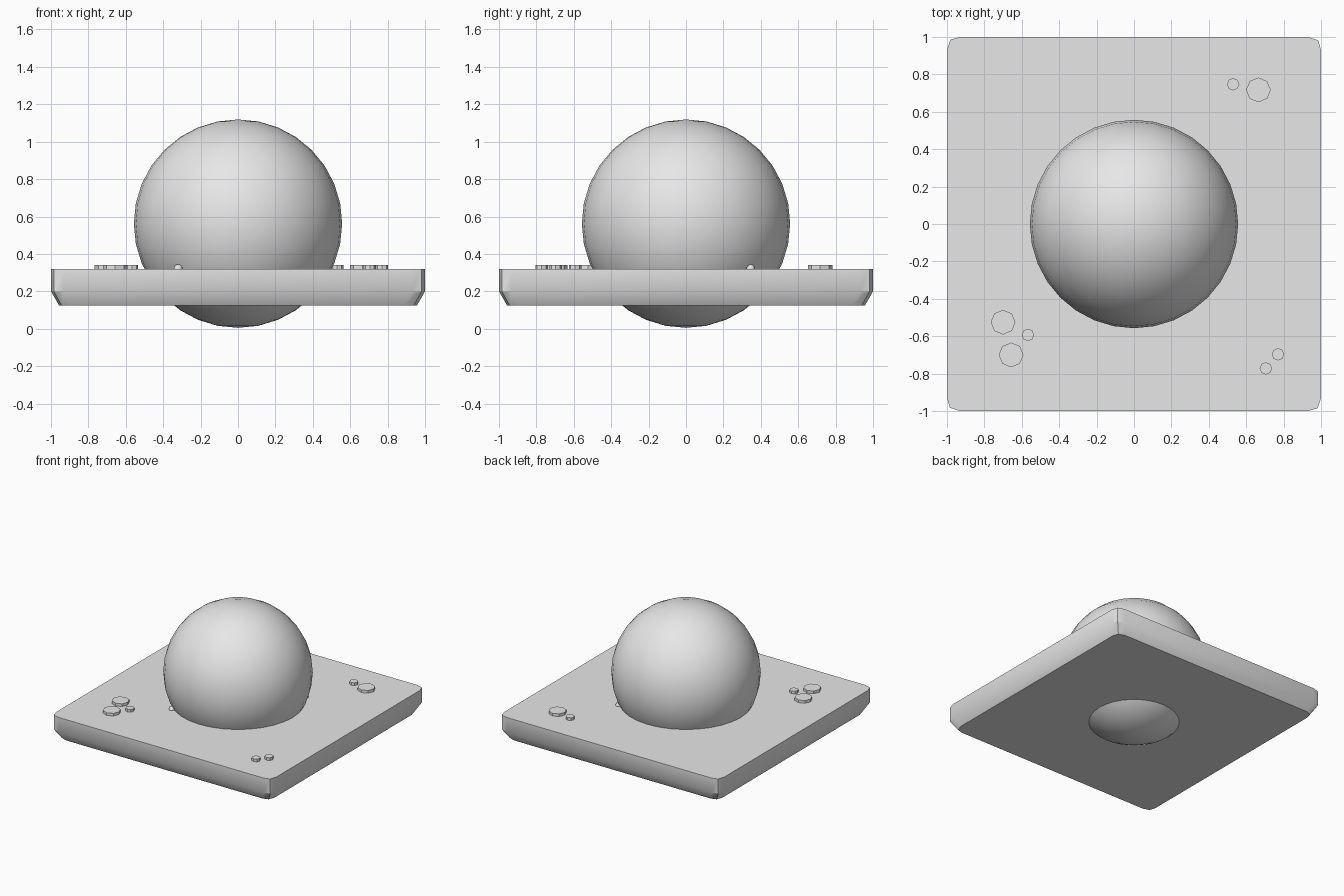
import bpy, bmesh
from math import radians

cube = bpy.data.objects.get("Cube")
if cube:
    bpy.data.objects.remove(cube, do_unlink=True)

grey = bpy.data.materials.new("light_grey")
grey.use_nodes = True
grey.diffuse_color = (0.8, 0.8, 0.8, 1)
grey.node_tree.nodes["Principled BSDF"].inputs["Base Color"].default_value = (0.8, 0.8, 0.8, 1)


def finish(obj, name):
    obj.name = obj.data.name = name
    obj.data.materials.append(grey)
    bpy.ops.object.select_all(action="DESELECT")
    obj.select_set(True)
    bpy.context.view_layer.objects.active = obj
    bpy.ops.object.shade_smooth_by_angle(angle=radians(30))
    return obj


# Square base plate with clipped corners and a chamfered underside
corner = [(1, 0.93), (0.985, 0.982), (0.93, 1)]
outline = []
for turn in range(4):
    outline += corner
    corner = [(-y, x) for x, y in corner]

bm = bmesh.new()
rings = [[bm.verts.new((x * s, y * s, z)) for x, y in outline]
         for s, z in ((0.957, 0.125), (1, 0.2), (1, 0.32))]
n = len(outline)
for low, high in zip(rings, rings[1:]):
    for i in range(n):
        j = (i + 1) % n
        bm.faces.new((low[i], low[j], high[j], high[i]))
bm.faces.new(rings[0][::-1])
bm.faces.new(rings[-1])
mesh = bpy.data.meshes.new("base_plate")
bm.to_mesh(mesh)
bm.free()
plate = bpy.data.objects.new("base_plate", mesh)
bpy.context.collection.objects.link(plate)
finish(plate, "base_plate")

# Large ball sunk through the plate
bpy.ops.mesh.primitive_uv_sphere_add(segments=32, ring_count=16, radius=0.557,
                                     location=(0, 0, 0.562))
finish(bpy.context.object, "ball")

# Low octagonal studs grouped near three corners
BIG, SMALL = 0.066, 0.033
studs = [(0.665, 0.717, BIG), (0.53, 0.747, SMALL),
         (-0.70, -0.525, BIG), (-0.657, -0.70, BIG), (-0.567, -0.593, SMALL),
         (0.77, -0.697, SMALL), (0.705, -0.772, SMALL)]
for i, (x, y, r) in enumerate(studs):
    bpy.ops.mesh.primitive_cylinder_add(vertices=8, radius=r, depth=0.04,
                                        location=(x, y, 0.322))
    finish(bpy.context.object, f"stud_{i + 1}")

# Tiny pebbles tucked against the foot of the ball
for i, (x, y) in enumerate([(-0.32, -0.40), (0.37, 0.345)]):
    bpy.ops.mesh.primitive_uv_sphere_add(segments=12, ring_count=8, radius=0.024,
                                         location=(x, y, 0.32))
    finish(bpy.context.object, f"pebble_{i + 1}")
